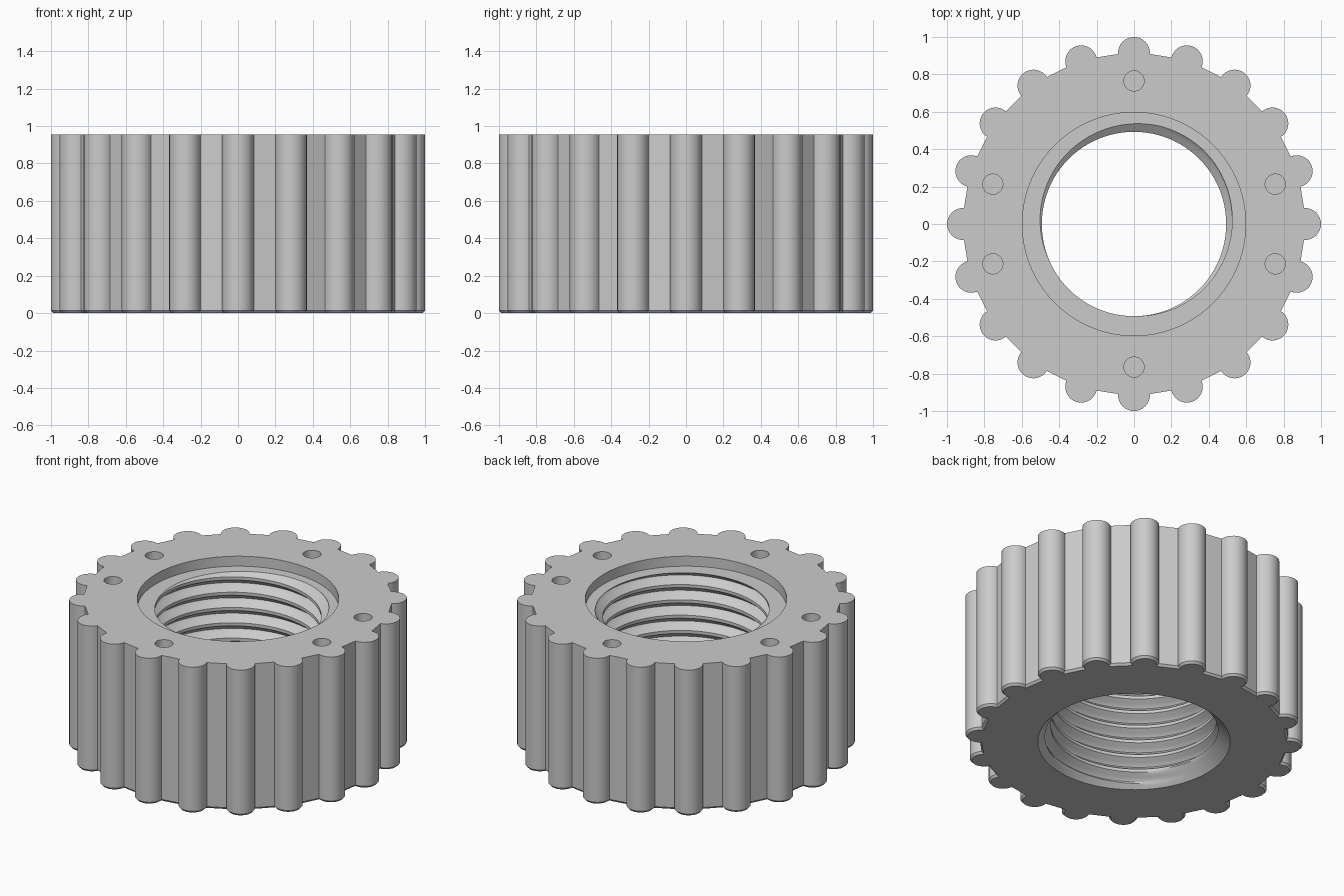
import bpy, bmesh
from math import sin, cos, acos, pi, radians, floor

cube = bpy.data.objects.get("Cube")
if cube:
    bpy.data.objects.remove(cube)

TOP, LEDGE = 0.955, 0.89
LOBES, HALF = 20, pi / 20
PITCH, CREST, ROOT = 0.1, 0.493, 0.542

grey = bpy.data.materials.new("plain grey")
grey.use_nodes = True
grey.diffuse_color = (0.6, 0.6, 0.6, 1)
grey.node_tree.nodes["Principled BSDF"].inputs["Base Color"].default_value = (0.6, 0.6, 0.6, 1)


def finish(bm, name):
    bmesh.ops.recalc_face_normals(bm, faces=bm.faces)
    mesh = bpy.data.meshes.new(name)
    bm.to_mesh(mesh)
    bm.free()
    mesh.materials.append(grey)
    ob = bpy.data.objects.new(name, mesh)
    bpy.context.collection.objects.link(ob)
    return ob


def loft(bm, loops, closed):
    """Skin a stack of loops and cap both ends."""
    rings = [[bm.verts.new(p) for p in loop] for loop in loops]
    for a, b in zip(rings, rings[1:]):
        n = len(a)
        for i in range(n if closed else n - 1):
            j = (i + 1) % n
            bm.faces.new((a[i], a[j], b[j], b[i]))
    return rings


def grip_outline(inset, z):
    """Round lobes joined by flat panels."""
    centre, r, flat = 0.915, 0.085 - inset, 0.911 - inset
    end = HALF + acos((flat - centre * cos(HALF)) / r)
    pts = []
    for k in range(LOBES):
        turn = 2 * HALF * k
        for s in range(17):
            a = end * (s / 8 - 1)
            x, y = centre + r * cos(a), r * sin(a)
            pts.append((x * cos(turn) - y * sin(turn),
                        x * sin(turn) + y * cos(turn), z))
    return pts


# Fluted body with a small chamfer on the lower edge
bm = bmesh.new()
rings = loft(bm, [grip_outline(0.012, 0), grip_outline(0, 0.014), grip_outline(0, TOP)], True)
bm.faces.new(rings[0][::-1])
bm.faces.new(rings[-1])
body = finish(bm, "threaded_knob")


# Threaded bore cutter: helical rows, lower chamfer and upper recess
def bore_radius(z, angle):
    phase = (z - LEDGE) / PITCH - (angle - radians(60)) / (2 * pi)
    off = abs(phase - floor(phase + 0.5))
    thread = max(CREST, ROOT - (ROOT - CREST) * max(0, off - 0.04) / 0.36)
    return max(thread, 0.57 - z)


SEG, STEPS, LOW = 96, 10, -0.02
ROWS = int((LEDGE - LOW) / PITCH + 3) * STEPS
loops = []
for j in range(ROWS):
    loop = []
    for i in range(SEG + 1):
        a = 2 * pi * i / SEG
        z = LEDGE + PITCH * ((j - ROWS) / STEPS + 1 + (a - radians(60)) / (2 * pi))
        z = min(max(z, LOW), LEDGE)
        r = bore_radius(z, a % (2 * pi))
        loop.append((r * cos(a), r * sin(a), z))
    loops.append(loop)
for z in (LEDGE, TOP + 0.05):
    loops.append([(0.597 * cos(2 * pi * i / SEG), 0.597 * sin(2 * pi * i / SEG), z)
                  for i in range(SEG + 1)])
bm = bmesh.new()
loft(bm, loops, False)
bmesh.ops.remove_doubles(bm, verts=bm.verts, dist=1e-5)
bmesh.ops.dissolve_degenerate(bm, edges=bm.edges, dist=1e-5)
bmesh.ops.holes_fill(bm, edges=[e for e in bm.edges if e.is_boundary], sides=0)
bmesh.ops.triangulate(bm, faces=[f for f in bm.faces if len(f.verts) < 10])
bore = finish(bm, "bore_cutter")

# Six blind pin holes in the top face
bm = bmesh.new()
for x, y in ((0, 0.765), (0.755, 0.213), (-0.755, 0.213)):
    for side in (1, -1):
        made = bmesh.ops.create_cone(bm, cap_ends=True, segments=32, radius1=0.054,
                                     radius2=0.054, depth=0.4)
        bmesh.ops.translate(bm, verts=made["verts"], vec=(x, y * side, TOP - 0.1))
pins = finish(bm, "pin_hole_cutter")

# Cut the body, then drop the cutters
for cutter in (bore, pins):
    mod = body.modifiers.new(cutter.name, "BOOLEAN")
    mod.operation = "DIFFERENCE"
    mod.solver = "EXACT"
    mod.object = cutter
    cutter.hide_render = True
bpy.context.view_layer.update()
result = bpy.data.meshes.new_from_object(body.evaluated_get(bpy.context.evaluated_depsgraph_get()))
body.modifiers.clear()
body.data = result
for cutter in (bore, pins):
    bpy.data.objects.remove(cutter)

bpy.ops.object.select_all(action="DESELECT")
body.select_set(True)
bpy.context.view_layer.objects.active = body
bpy.ops.object.shade_smooth_by_angle(angle=radians(25))
